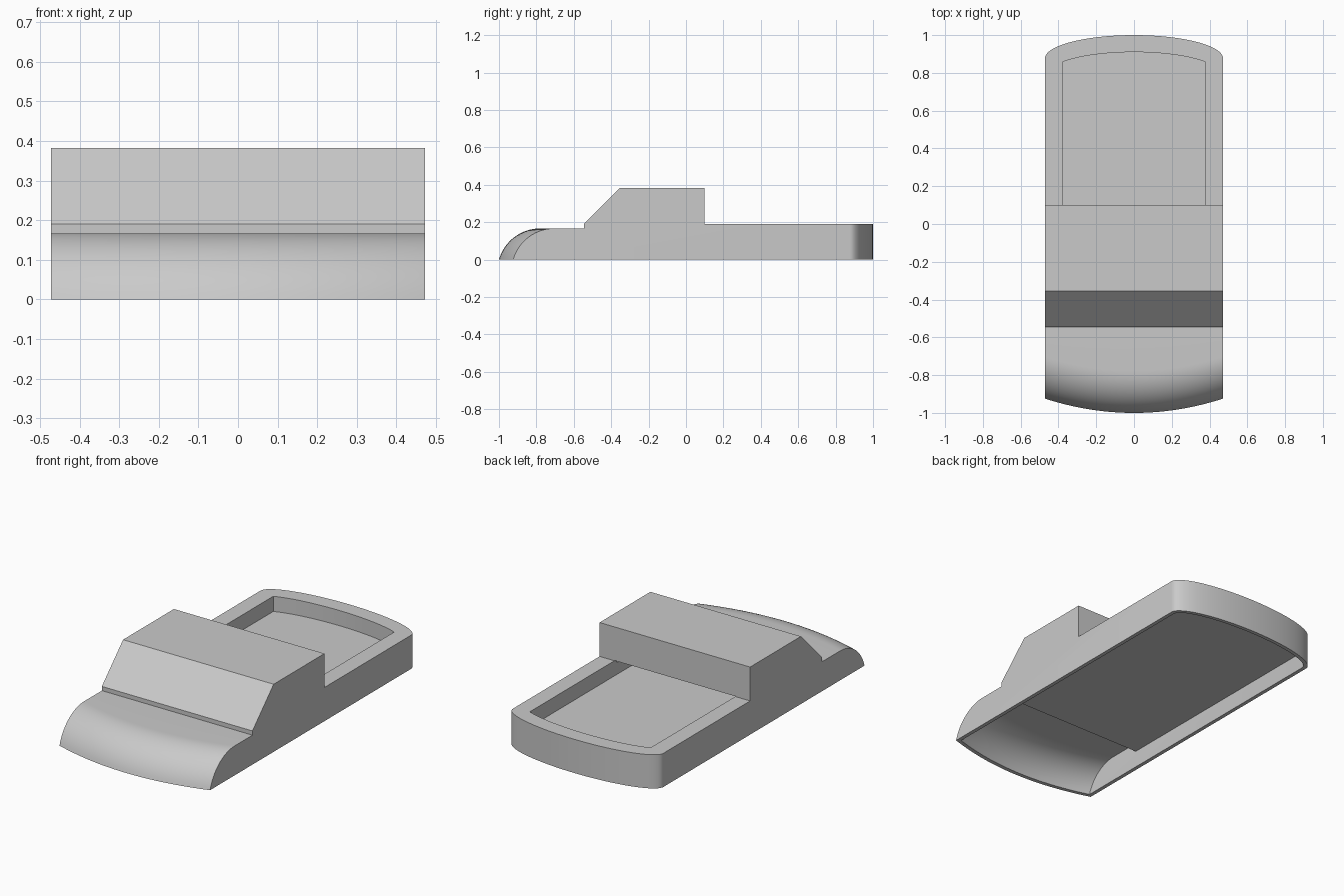
import bpy, bmesh
from math import cos, sin, acos, pi, sqrt

if "Cube" in bpy.data.objects:
    bpy.data.objects.remove(bpy.data.objects["Cube"], do_unlink=True)

grey = bpy.data.materials.new("plain grey")
grey.use_nodes = True
colour = (0.59, 0.59, 0.59, 1)
grey.diffuse_color = colour
grey.node_tree.nodes["Principled BSDF"].inputs["Base Color"].default_value = colour

HALF = 0.472       # half the width
HOOD = 0.167       # hood height
DECK = 0.191       # rear deck height
ROOF = 0.383       # cab roof height
RADIUS = 0.23      # nose rounding
WALL = 0.022       # shell thickness
FRONT = -0.545     # step at the front of the cab


def loft(name, half, section, steps=40):
    """Join side sections (y, z) across the width, closely spaced at the ends."""
    bm = bmesh.new()
    rings = []
    for i in range(steps + 1):
        x = -half * cos(pi * i / steps)
        rings.append([bm.verts.new((x, y, z)) for y, z in section(x)])
    for a, b in zip(rings, rings[1:]):
        for j in range(len(a)):
            k = (j + 1) % len(a)
            bm.faces.new((a[j], a[k], b[k], b[j]))
    bm.faces.new(rings[0])
    bm.faces.new(rings[-1])
    bmesh.ops.recalc_face_normals(bm, faces=bm.faces)
    mesh = bpy.data.meshes.new(name)
    bm.to_mesh(mesh)
    bm.free()
    mesh.materials.append(grey)
    obj = bpy.data.objects.new(name, mesh)
    bpy.context.collection.objects.link(obj)
    return obj


def nose(x, inset=0.0, steps=16):
    """Rounded nose from the ground up to the hood, bowed across the width."""
    r = RADIUS - inset
    low = HOOD - RADIUS
    centre = -0.779 + 0.076 * (x / HALF) ** 2
    start = acos(-low / r)
    angles = [start * (1 - i / steps) for i in range(steps + 1)]
    return [(centre - r * sin(a), low + r * cos(a)) for a in angles]


def tail(x, half, side, bow):
    """Rounded rear end in plan."""
    return side + bow * sqrt(max(0.0, 1 - (x / half) ** 2))


def body_section(x):
    back = tail(x, HALF, 0.876, 0.124)
    return nose(x) + [(FRONT, HOOD), (FRONT, DECK), (-0.355, ROOF), (0.1, ROOF),
                      (0.1, DECK), (back, DECK), (back, 0)]


def cavity_section(x):
    front = nose(x, WALL)
    back = tail(x, HALF - WALL, 0.868, 0.11)
    ceiling = 0.096
    return [(front[0][0], -0.1)] + front + [(-0.522, HOOD - WALL), (-0.522, ceiling),
                                            (back, ceiling), (back, -0.1)]


def bed_section(x):
    """Cargo bed whose floor runs on forward beneath the cab."""
    back = tail(x, 0.45, 0.795, 0.115)
    floor = 0.105
    return [(-0.523, floor), (-0.523, 0.18), (0.12, DECK + 0.002), (0.2, 0.3),
            (back, 0.3), (back, floor)]


def cab_section(x):
    """Hollow inside of the cab, open to the bed below."""
    base, top = 0.17, ROOF - WALL
    return [(-0.523, base), (-0.523, 0.182), (-0.344, top), (0.078, top), (0.078, base)]


# Outer shell, then the cargo bed, cab interior and hollow underside cut away
body = loft("vehicle_body", HALF, body_section)
bpy.context.view_layer.objects.active = body
for cutter in (loft("bed_cutter", 0.379, bed_section, 24),
               loft("cab_cutter", HALF - WALL, cab_section, 1),
               loft("underside_cutter", HALF - WALL, cavity_section)):
    cutter.hide_render = True
    cut = body.modifiers.new(cutter.name, "BOOLEAN")
    cut.operation = "DIFFERENCE"
    cut.solver = "EXACT"
    cut.object = cutter
    bpy.ops.object.modifier_apply(modifier=cut.name)
    bpy.data.objects.remove(cutter, do_unlink=True)

# Smooth curves, crisp edges
bpy.ops.object.select_all(action="DESELECT")
body.select_set(True)
bpy.ops.object.shade_smooth_by_angle(angle=pi / 6)
